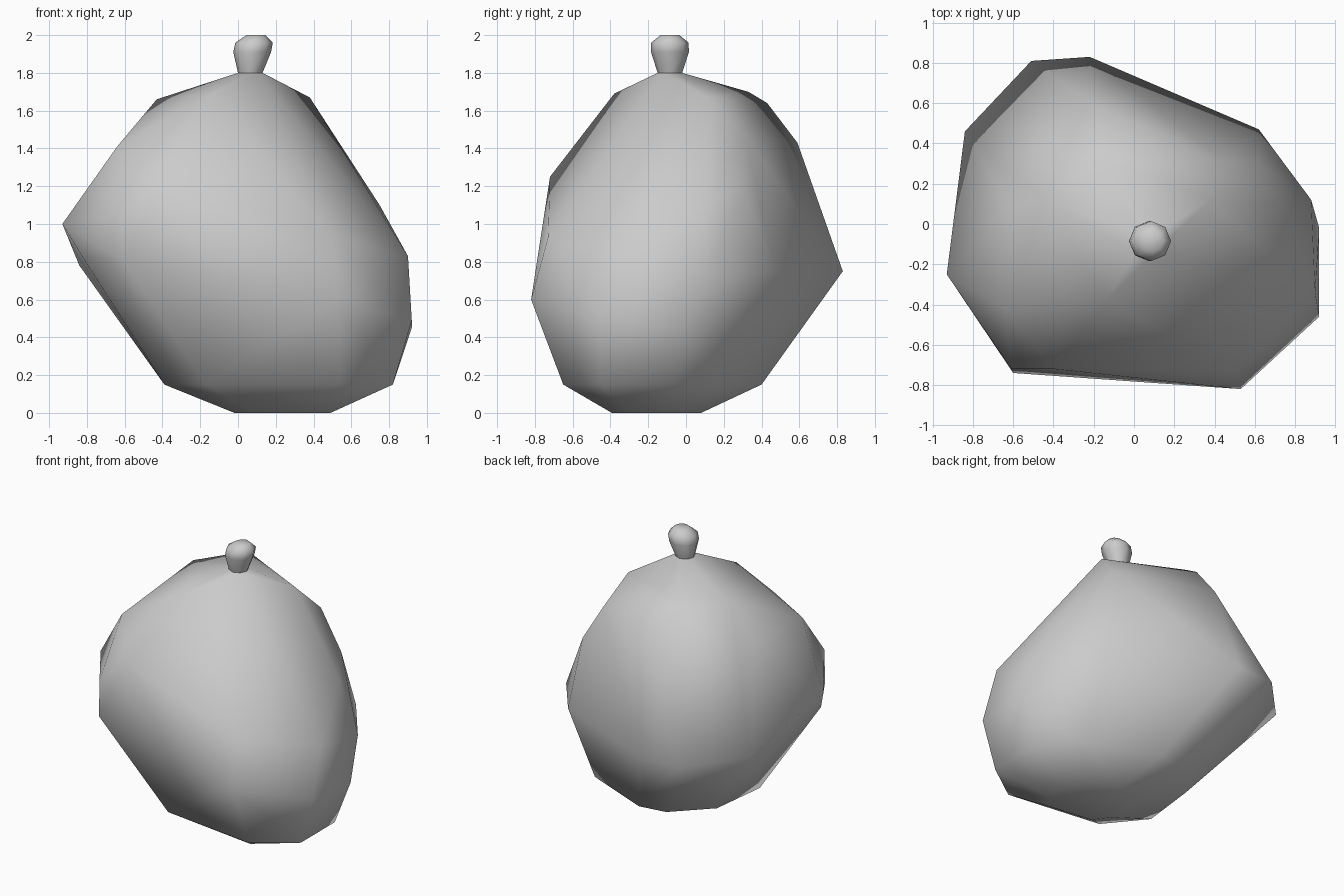
import bpy, bmesh, math
from mathutils import Vector

cube = bpy.data.objects.get("Cube")
if cube:
    bpy.data.objects.remove(cube, do_unlink=True)

# One plain material for the whole model
grey = bpy.data.materials.new("plain grey")
grey.use_nodes = True
colour = (0.6, 0.6, 0.6, 1)
grey.diffuse_color = colour
grey.node_tree.nodes["Principled BSDF"].inputs["Base Color"].default_value = colour


def octagon(cx, cy, z, radius):
    """Eight-sided level ring with corners on the axes."""
    ring = []
    for i in range(8):
        angle = math.radians(45 * i)
        ring.append(Vector((cx + radius * math.cos(angle),
                            cy + radius * math.sin(angle), z)))
    return ring


def finish(name, bm):
    """Turn a bmesh into a smooth, coloured object."""
    bmesh.ops.recalc_face_normals(bm, faces=bm.faces[:])
    mesh = bpy.data.meshes.new(name)
    bm.to_mesh(mesh)
    bm.free()
    mesh.materials.append(grey)
    mesh.shade_smooth()
    obj = bpy.data.objects.new(name, mesh)
    bpy.context.collection.objects.link(obj)
    return obj


# Lower edge of the sack, level just above the ground
low_edge = [(-0.39, -0.29), (-0.17, -0.56), (0.54, -0.65), (0.82, -0.45),
            (0.82, -0.06), (0.6, 0.19), (0.1, 0.4), (-0.1, 0.37), (-0.34, 0.13)]
# Tilted widest belt, high on the right side and low on the left
belt = [
    (-0.6, -0.74, 0.8), (0.53, -0.82, 0.6), (0.92, -0.46, 0.49),
    (0.92, -0.02, 0.45), (0.88, 0.12, 0.73), (0.62, 0.47, 0.75),
    (-0.22, 0.83, 0.75), (-0.51, 0.81, 0.75), (-0.84, 0.46, 0.78),
    (-0.93, -0.25, 1.0), (-0.82, -0.38, 0.82),
]
# Flanks rising from the belt
flanks = [
    (-0.61, -0.72, 1.05), (-0.4, -0.72, 1.25), (0.5, -0.73, 0.93),
    (0.9, -0.34, 0.83), (0.75, 0.1, 1.1), (0.62, 0.3, 1.2),
]
# Upper slopes and rounded shoulders under the stem
shoulders = [
    (0.45, 0.31, 1.47), (-0.2, 0.59, 1.43), (-0.62, 0.1, 1.42),
    (-0.64, -0.42, 1.41), (-0.35, -0.5, 1.49),
    (-0.43, 0.1, 1.66), (-0.18, 0.43, 1.64), (-0.18, 0.33, 1.7),
    (0.38, 0.12, 1.67), (-0.14, -0.38, 1.69),
]
# The base is the lower edge shrunk towards its middle
points = [Vector((0.145 + x * 0.42, -0.1 + y * 0.45, 0)) for x, y in low_edge]
points += [Vector((x, y, 0.15)) for x, y in low_edge]
points += [Vector(p) for p in belt + flanks + shoulders]
points += octagon(0.065, -0.085, 1.8, 0.065)

# Lumpy body stretched over the corners
body = bmesh.new()
for p in points:
    body.verts.new(p)
bmesh.ops.convex_hull(body, input=body.verts[:])
bmesh.ops.delete(body, geom=[v for v in body.verts if not v.link_faces], context="VERTS")
finish("body", body)

# Stem that flares into a small rounded knob
stem = bmesh.new()
profile = [(0.064, 1.78, 0.06), (0.065, 1.8, 0.065), (0.075, 1.91, 0.1),
           (0.085, 1.96, 0.099), (0.095, 2.0, 0.05)]
rings = [[stem.verts.new(p) for p in octagon(x, -0.085, z, r)] for x, z, r in profile]
for low, high in zip(rings, rings[1:]):
    for i in range(8):
        j = (i + 1) % 8
        stem.faces.new((low[i], low[j], high[j], high[i]))
stem.faces.new(rings[-1])
stem.faces.new(rings[0][::-1])
finish("stem", stem)
